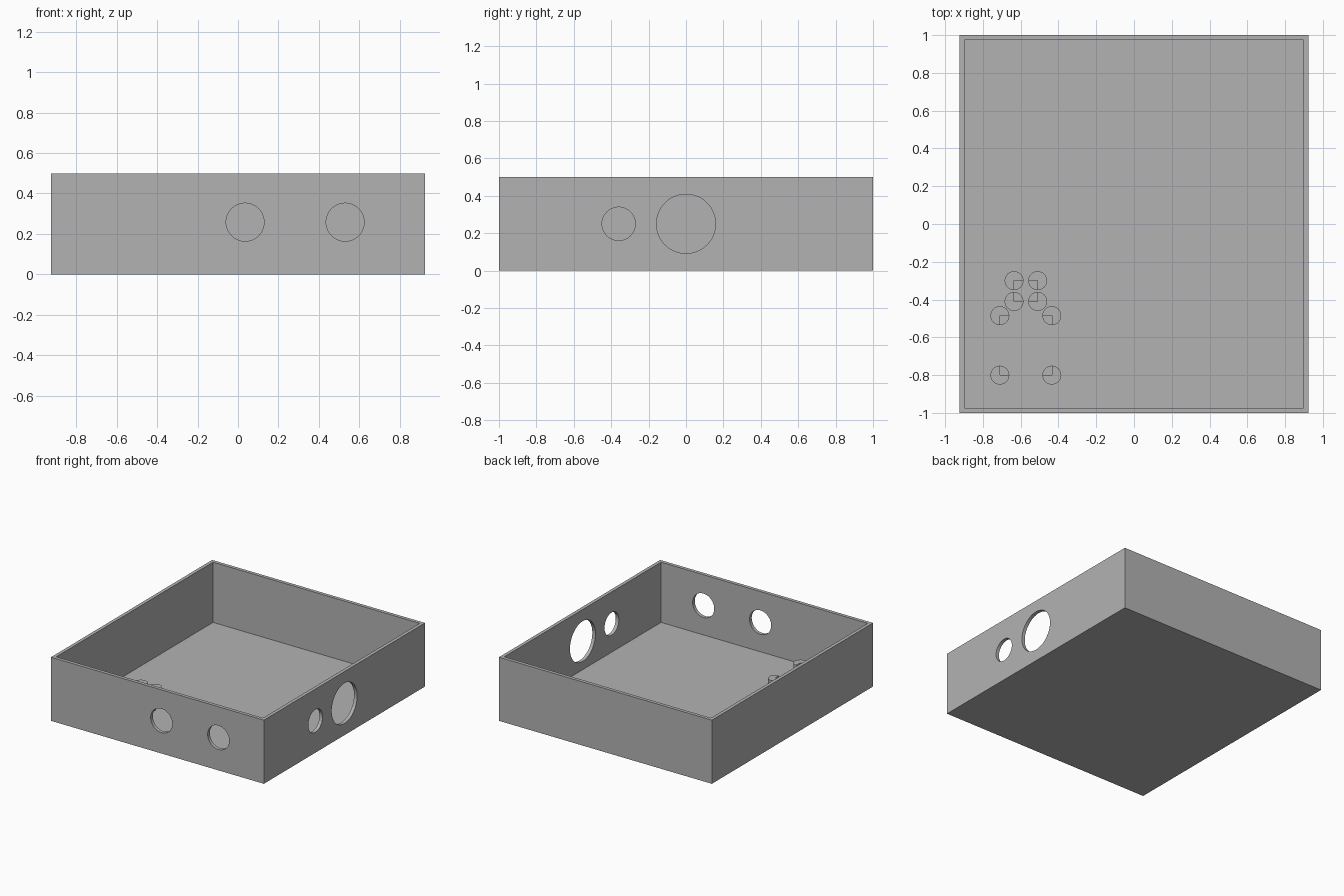
import bpy
import bmesh
from math import cos, sin, pi
from mathutils import Matrix, Vector

if "Cube" in bpy.data.objects:
    bpy.data.objects.remove(bpy.data.objects["Cube"])

W, D, H, T = 1.85, 2.0, 0.5, 0.027   # case width, depth, height, wall

grey = bpy.data.materials.new("plain grey")
grey.use_nodes = True
colour = (0.45, 0.45, 0.45, 1)
grey.diffuse_color = colour
grey.node_tree.nodes["Principled BSDF"].inputs["Base Color"].default_value = colour


def finish(name, bm):
    bmesh.ops.recalc_face_normals(bm, faces=bm.faces)
    mesh = bpy.data.meshes.new(name)
    bm.to_mesh(mesh)
    bm.free()
    mesh.materials.append(grey)
    obj = bpy.data.objects.new(name, mesh)
    bpy.context.collection.objects.link(obj)
    return obj


def smooth(obj):
    bpy.ops.object.select_all(action='DESELECT')
    obj.select_set(True)
    bpy.context.view_layer.objects.active = obj
    bpy.ops.object.shade_smooth_by_angle()


def hole_cutter(centre, radius, axis):
    bm = bmesh.new()
    turn = Vector((0, 0, 1)).rotation_difference(Vector(axis)).to_matrix().to_4x4()
    bmesh.ops.create_cone(bm, cap_ends=True, segments=64, radius1=radius,
                          radius2=radius, depth=0.2,
                          matrix=Matrix.Translation(centre) @ turn)
    return finish("hole_cutter", bm)


# Open tray: box, inset the top and push it down to the floor
bm = bmesh.new()
bmesh.ops.create_cube(bm, size=1, matrix=Matrix.Translation((0, 0, H / 2))
                      @ Matrix.Diagonal((W, D, H, 1)))
top = max(bm.faces, key=lambda f: f.calc_center_median().z)
bmesh.ops.inset_individual(bm, faces=[top], thickness=T, use_even_offset=True)
well = bmesh.ops.extrude_discrete_faces(bm, faces=[top])["faces"][0]
bmesh.ops.translate(bm, verts=well.verts, vec=(0, 0, T - H))
tray = finish("open_case", bm)

# Round openings in the front and side walls
cutters = [hole_cutter((x, -D / 2, 0.258), 0.094, (0, 1, 0)) for x in (0.035, 0.53)]
cutters += [hole_cutter((W / 2, y, 0.25), r, (1, 0, 0))
            for y, r in ((-0.36, 0.089), (0, 0.158))]
bpy.context.view_layer.objects.active = tray
for cutter in cutters:
    mod = tray.modifiers.new("hole", 'BOOLEAN')
    mod.object = cutter
    mod.solver = 'EXACT'
    bpy.ops.object.modifier_apply(modifier=mod.name)
    bpy.data.objects.remove(cutter)
smooth(tray)


def corner_post(name, x, y, start, ledge, top, radius=0.05, steps=32):
    """Round post with a quarter notch beginning at angle start."""
    quarter = steps // 4
    ring = [(radius * cos(start + 2 * pi * i / steps),
             radius * sin(start + 2 * pi * i / steps)) for i in range(steps)]
    bm = bmesh.new()
    low = [bm.verts.new((x + a, y + b, T)) for a, b in ring]
    mid = [bm.verts.new((x + a, y + b, ledge)) for a, b in ring]
    high = {i % steps: bm.verts.new((x + ring[i % steps][0], y + ring[i % steps][1], top))
            for i in range(quarter, steps + 1)}
    mid_c, top_c = (bm.verts.new((x, y, z)) for z in (ledge, top))
    for i in range(steps):
        j = (i + 1) % steps
        bm.faces.new((low[i], low[j], mid[j], mid[i]))
        if i >= quarter:
            bm.faces.new((mid[i], mid[j], high[j], high[i]))
    bm.faces.new([mid_c] + mid[:quarter + 1])
    bm.faces.new([top_c] + [high[i % steps] for i in range(quarter, steps + 1)])
    for i in (0, quarter):
        bm.faces.new((mid_c, mid[i], high[i], top_c))
    bm.faces.new(low)
    smooth(finish(name, bm))


# Two sets of four board posts, each notched toward its board's centre
for board, (x0, x1), (y0, y1), top in (
        ("large_board", (-0.71, -0.435), (-0.80, -0.485), 0.133),
        ("small_board", (-0.635, -0.51), (-0.41, -0.30), 0.11)):
    for i, (x, y) in enumerate(((x0, y0), (x1, y0), (x1, y1), (x0, y1))):
        corner_post(f"{board}_post_{i + 1}", x, y, i * pi / 2, top - T, top)
